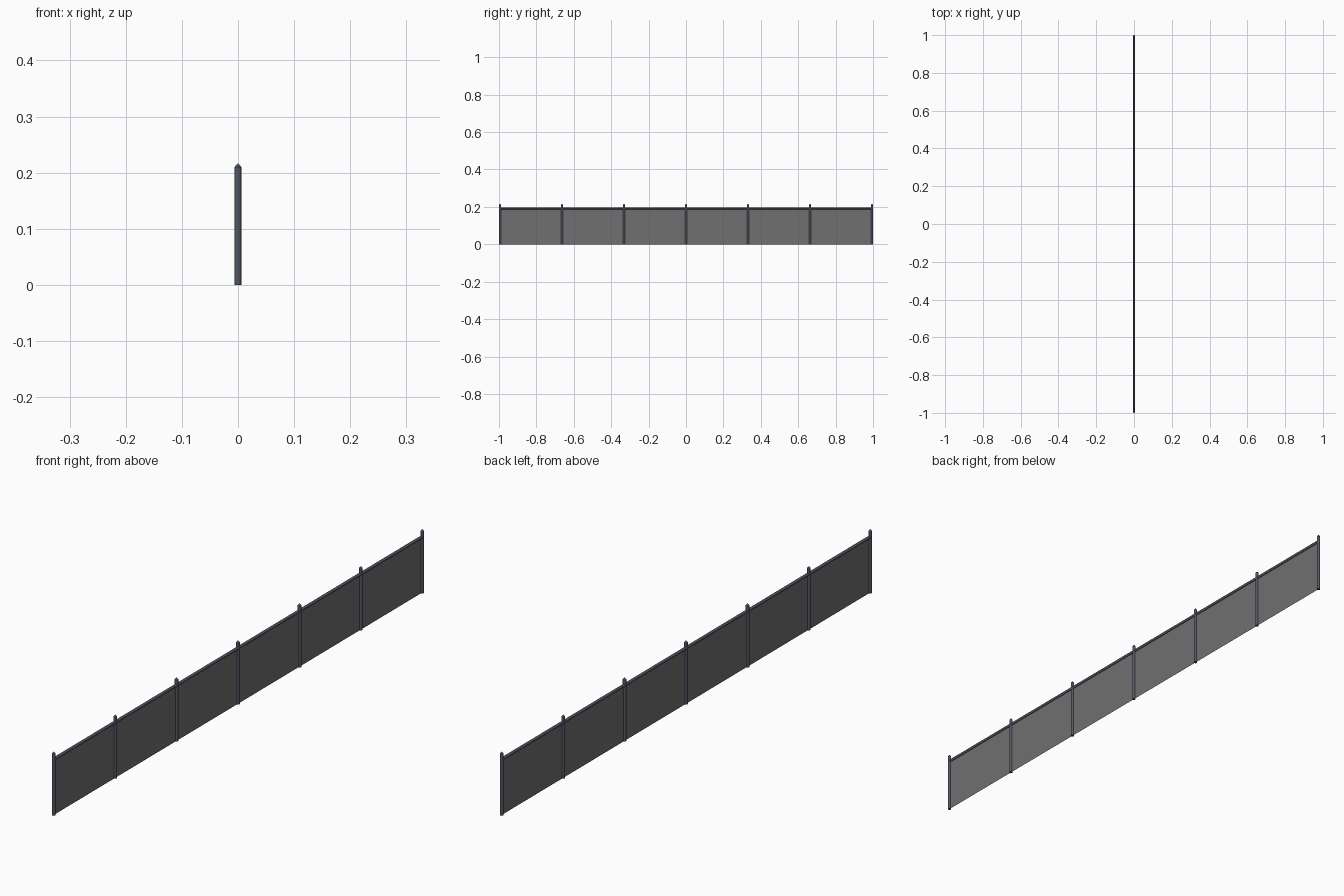
import bpy, bmesh, math
from mathutils import Matrix, Vector

if "Cube" in bpy.data.objects:
    bpy.data.objects.remove(bpy.data.objects["Cube"])

R = 0.006            # post radius
HALF = 1.0 - R       # centre of the end posts
SHOULDER, PEAK = 0.210, 0.216
RAIL_Z, RAIL_R = 0.191, 0.005


def material(name, rgb):
    m = bpy.data.materials.new(name)
    m.diffuse_color = (*rgb, 1.0)
    m.use_nodes = True
    m.node_tree.nodes["Principled BSDF"].inputs["Base Color"].default_value = m.diffuse_color
    return m


steel = material("dark blue grey steel", (0.085, 0.095, 0.13))
mesh_grey = material("mid grey mesh", (0.16, 0.16, 0.16))


def finish(name, bm, mat, smooth=True):
    bmesh.ops.recalc_face_normals(bm, faces=bm.faces)
    me = bpy.data.meshes.new(name)
    bm.to_mesh(me)
    bm.free()
    me.materials.append(mat)
    ob = bpy.data.objects.new(name, me)
    bpy.context.collection.objects.link(ob)
    if smooth:
        bpy.ops.object.select_all(action='DESELECT')
        ob.select_set(True)
        bpy.context.view_layer.objects.active = ob
        bpy.ops.object.shade_smooth_by_angle(angle=math.radians(35))
    return ob


def tube(bm, r1, r2, length, mat):
    bmesh.ops.create_cone(bm, cap_ends=True, segments=12, radius1=r1,
                          radius2=r2, depth=length, matrix=mat)


# Seven round posts with shallow pointed caps
for i in range(7):
    y = -HALF + i * HALF / 3
    bm = bmesh.new()
    tube(bm, R, R, SHOULDER, Matrix.Translation((0, y, SHOULDER / 2)))
    tube(bm, R, 0.001, PEAK - SHOULDER,
         Matrix.Translation((0, y, (SHOULDER + PEAK) / 2)))
    finish(f"post_{i + 1}", bm, steel)

# Top rail running through all posts
bm = bmesh.new()
tube(bm, RAIL_R, RAIL_R, 2 * HALF,
     Matrix.Translation((0, 0, RAIL_Z)) @ Matrix.Rotation(math.pi / 2, 4, 'X'))
finish("top_rail", bm, steel)

# Flat mesh sheets between neighbouring posts
for i in range(6):
    y0 = -HALF + i * HALF / 3
    y1 = y0 + HALF / 3
    bm = bmesh.new()
    bm.faces.new([bm.verts.new(Vector(p)) for p in
                  ((0, y0, 0), (0, y1, 0), (0, y1, RAIL_Z), (0, y0, RAIL_Z))])
    finish(f"mesh_panel_{i + 1}", bm, mesh_grey, smooth=False)
